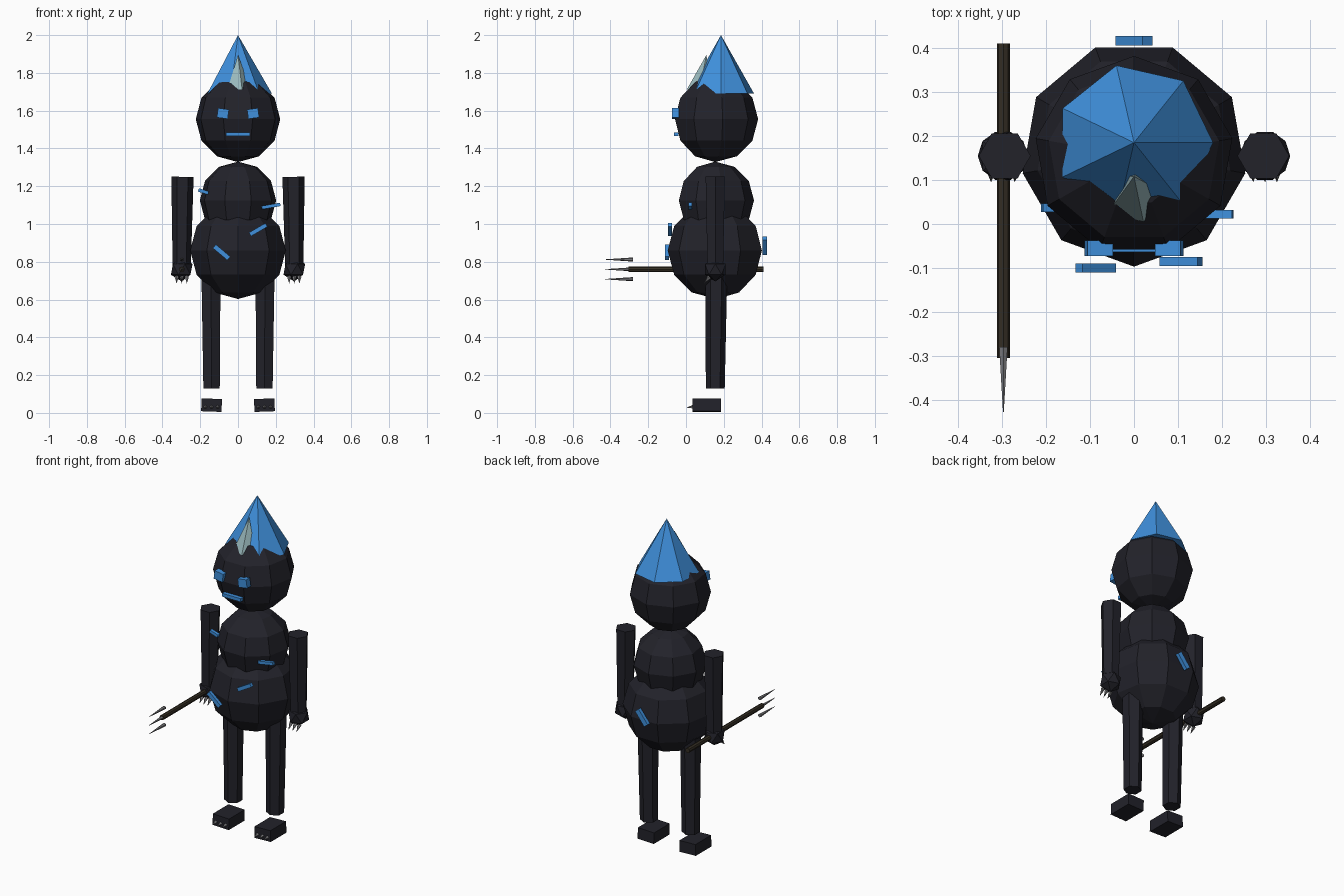
import bpy, bmesh, math
from mathutils import Matrix, Vector

if "Cube" in bpy.data.objects:
    bpy.data.objects.remove(bpy.data.objects["Cube"])


def material(name, rgb):
    m = bpy.data.materials.new(name)
    m.use_nodes = True
    m.diffuse_color = (*rgb, 1)
    m.node_tree.nodes["Principled BSDF"].inputs["Base Color"].default_value = (*rgb, 1)
    return m


CHARCOAL = material("charcoal", (0.016, 0.016, 0.023))
BLUE = material("ice_blue", (0.05, 0.28, 0.72))
PALE = material("pale_ice", (0.32, 0.48, 0.50))
WOOD = material("dark_wood", (0.034, 0.027, 0.017))
STEEL = material("steel", (0.2, 0.2, 0.21))


def finish(name, bm, mat):
    mesh = bpy.data.meshes.new(name)
    bm.to_mesh(mesh)
    bm.free()
    mesh.materials.append(mat)
    ob = bpy.data.objects.new(name, mesh)
    bpy.context.collection.objects.link(ob)
    return ob


def ball(name, centre, radius, mat, spin=0):
    bm = bmesh.new()
    bmesh.ops.create_uvsphere(bm, u_segments=9, v_segments=6, radius=radius,
                              matrix=Matrix.Translation(centre) @ Matrix.Rotation(spin, 4, 'Z'))
    return finish(name, bm, mat)


def taper(name, start, end, r1, r2, sides, mat, spin=0):
    """Straight cylinder or cone running between two points."""
    a, b = Vector(start), Vector(end)
    axis = b - a
    turn = Vector((0, 0, 1)).rotation_difference(axis).to_matrix().to_4x4()
    bm = bmesh.new()
    bmesh.ops.create_cone(bm, cap_ends=True, segments=sides, radius1=r1, radius2=r2,
                          depth=axis.length,
                          matrix=Matrix.Translation((a + b) / 2) @ turn @ Matrix.Rotation(spin, 4, 'Z'))
    return finish(name, bm, mat)


def box(name, centre, size, mat, tilt=0, yaw=0):
    """Box tilted in the front plane; a positive tilt raises the +x end."""
    bm = bmesh.new()
    bmesh.ops.create_cube(bm, size=1, matrix=Matrix.Translation(centre)
                          @ Matrix.Rotation(math.radians(yaw), 4, 'Z')
                          @ Matrix.Rotation(math.radians(-tilt), 4, 'Y')
                          @ Matrix.Diagonal((*size, 1)))
    return finish(name, bm, mat)


# Body and head
ball("belly", (0, 0.16, 0.86), 0.257, CHARCOAL, math.pi)
ball("chest", (0, 0.155, 1.125), 0.205, CHARCOAL)
ball("head", (0, 0.155, 1.555), 0.227, CHARCOAL)

# Pointed hat with a pale crystal at the front
taper("hat", (0, 0.185, 1.69), (0, 0.185, 2.0), 0.18, 0, 7, BLUE, math.radians(270))
taper("hat_crystal", (0, 0.07, 1.70), (0, 0.108, 1.895), 0.07, 0, 5, PALE, math.radians(270))

# Face
for side, label in ((-1, "right"), (1, "left")):
    box(label + "_eye", (side * 0.08, -0.055, 1.585), (0.058, 0.036, 0.05), BLUE, side * 8)
box("mouth", (0, -0.052, 1.475), (0.125, 0.024, 0.02), BLUE)

# Scars on the chest, belly and back
scars = {
    "chest_scar_right": ((-0.183, 0.037, 1.172), (0.055, 0.02, 0.018), -18),
    "chest_scar_left": ((0.175, 0.022, 1.095), (0.1, 0.02, 0.018), 10),
    "belly_scar_left": ((0.107, -0.085, 0.97), (0.1, 0.02, 0.022), 30),
    "belly_scar_right": ((-0.087, -0.1, 0.85), (0.1, 0.02, 0.025), -40),
    "back_scar": ((0, 0.417, 0.885), (0.1, 0.022, 0.03), 52),
}
for name, (centre, size, tilt) in scars.items():
    box(name, centre, size, BLUE, tilt)

# Limbs with clawed hands and feet
for side, label in ((-1, "right"), (1, "left")):
    x = side * 0.298
    taper(label + "_arm", (x, 0.155, 0.77), (side * 0.294, 0.155, 1.25), 0.048, 0.059, 6, CHARCOAL, math.pi / 2)
    bm = bmesh.new()
    bmesh.ops.create_icosphere(bm, subdivisions=1, radius=0.064,
                               matrix=Matrix.Translation((x, 0.155, 0.76)))
    finish(label + "_hand", bm, CHARCOAL)
    taper(label + "_leg", (side * 0.14, 0.155, 0.13), (side * 0.143, 0.16, 0.72), 0.05, 0.058, 6, CHARCOAL)
    box(label + "_foot", (side * 0.14, 0.11, 0.041), (0.108, 0.15, 0.068), CHARCOAL, side * 2)
    for i in (-1, 0, 1):
        cx = x + i * 0.027
        taper(f"{label}_finger_claw_{i + 2}", (cx, 0.125, 0.72), (cx, 0.095, 0.685), 0.012, 0, 5, STEEL)
        tx = side * 0.14 + i * 0.033
        taper(f"{label}_toe_claw_{i + 2}", (tx, 0.04, 0.032), (tx, 0.002, 0.028), 0.011, 0, 5, STEEL)

# Trident held in the right hand
taper("trident_shaft", (-0.297, 0.41, 0.76), (-0.297, -0.305, 0.76), 0.015, 0.015, 8, WOOD)
for i in (-1, 0, 1):
    z = 0.76 + i * 0.052
    taper(f"trident_prong_{i + 2}", (-0.297, -0.28, z), (-0.297, -0.428, z), 0.011, 0.001, 6, STEEL)
